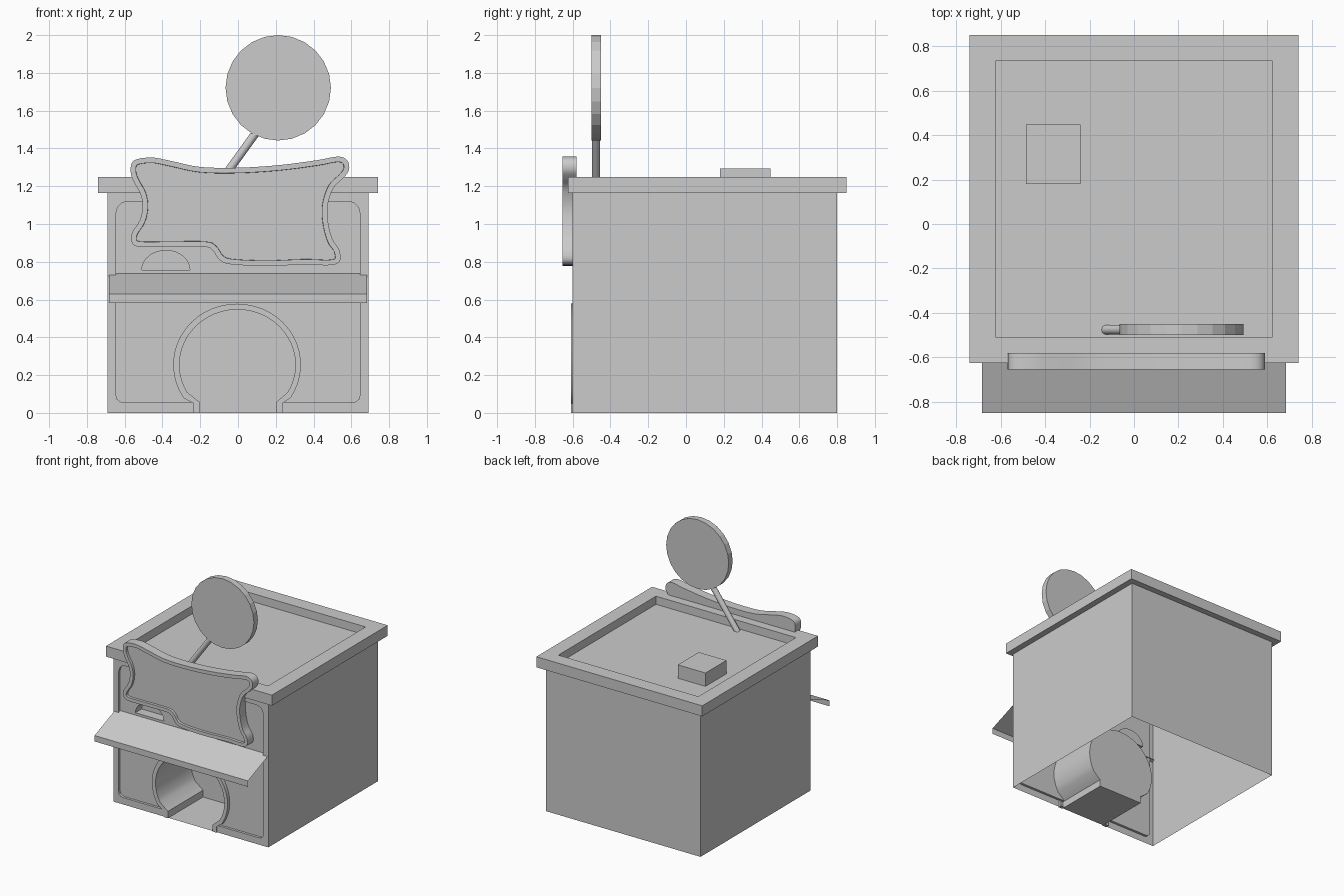
import bpy, bmesh, math
from mathutils import Vector

if "Cube" in bpy.data.objects:
    bpy.data.objects.remove(bpy.data.objects["Cube"])


def finish(name, bm, smooth=False, solid=False):
    bmesh.ops.remove_doubles(bm, verts=bm.verts, dist=0.0002)
    if solid:
        bmesh.ops.recalc_face_normals(bm, faces=bm.faces)
    me = bpy.data.meshes.new(name)
    bm.to_mesh(me)
    bm.free()
    ob = bpy.data.objects.new(name, me)
    bpy.context.collection.objects.link(ob)
    if smooth:
        bpy.ops.object.select_all(action='DESELECT')
        ob.select_set(True)
        bpy.context.view_layer.objects.active = ob
        bpy.ops.object.shade_smooth_by_angle(angle=math.radians(32))
    return ob


def fill(bm, loops, y):
    """Flat sheet facing the front; later loops are holes."""
    edges = []
    for loop in loops:
        vs = [bm.verts.new((x, y, z)) for x, z in loop]
        edges += [bm.edges.new((vs[i - 1], vs[i])) for i in range(len(vs))]
    bmesh.ops.triangle_fill(bm, use_beauty=True, edges=edges, normal=(0, -1, 0))


def strip(bm, path, y0, y1, closed=False):
    """Wall following an x,z path from depth y0 to y1."""
    a = [bm.verts.new((x, y0, z)) for x, z in path]
    b = [bm.verts.new((x, y1, z)) for x, z in path]
    for i in range(0 if closed else 1, len(path)):
        bm.faces.new((a[i - 1], a[i], b[i], b[i - 1]))


def arc(cx, cz, rx, rz, a0, a1, n):
    ts = [math.radians(a0 + (a1 - a0) * i / n) for i in range(n + 1)]
    return [(cx + rx * math.cos(t), cz + rz * math.sin(t)) for t in ts]


def spline(pts, n=4):
    """Closed smooth curve through the points."""
    P = [Vector(p) for p in pts]
    out = []
    for i in range(len(P)):
        a, b, c, d = (P[(i + k) % len(P)] for k in (-1, 0, 1, 2))
        for j in range(n):
            t = j / n
            v = 0.5 * (2 * b + (c - a) * t + (2 * a - 5 * b + 4 * c - d) * t * t
                       + (3 * b - a - 3 * c + d) * t ** 3)
            out.append((v.x, v.y))
    return out


def sink(bm, face, border, depth):
    """Rim around a face, with the middle pushed in."""
    bmesh.ops.inset_region(bm, faces=[face], thickness=border, use_even_offset=True)
    bmesh.ops.inset_region(bm, faces=[face], thickness=0.001, depth=-depth, use_even_offset=True)


def box(bm, lo, hi):
    bmesh.ops.create_cube(bm, size=1)
    for v in bm.verts:
        v.co = [lo[i] + (v.co[i] + 0.5) * (hi[i] - lo[i]) for i in range(3)]


FRONT, PANEL = -0.60, -0.58

# shared profiles
door = [(0.2, 0), (0.2, 0.055)] + arc(-0.003, 0.255, 0.307, 0.292, -30, 210, 32) + [(-0.2, 0.055), (-0.2, 0)]
door_outer = [(0.235, 0), (0.235, 0.05)] + arc(-0.005, 0.255, 0.338, 0.323, -33, 213, 32) + [(-0.235, 0.05), (-0.235, 0)]
panel = ([(0.2, 0.055)] + arc(0.605, 0.09, 0.04, 0.035, -90, 0, 3)
         + arc(0.585, 1.06, 0.06, 0.06, 0, 90, 3) + arc(-0.585, 1.06, 0.06, 0.06, 90, 180, 3)
         + arc(-0.605, 0.09, 0.04, 0.035, 180, 270, 3) + [(-0.2, 0.055)])
hatch = arc(-0.382, 0.757, 0.127, 0.103, 0, 180, 16)

# front wall with raised border and recessed panel
bm = bmesh.new()
fill(bm, [[(-0.2, 0), (-0.69, 0), (-0.69, 1.17), (0.69, 1.17), (0.69, 0), (0.2, 0)] + panel], FRONT)
strip(bm, panel, FRONT, PANEL)
fill(bm, [panel + door[1:-1][::-1][1:-1], hatch], PANEL)
finish("front_wall", bm)

# side and back walls, open underneath
bm = bmesh.new()
p = [(0.69, -0.6), (0.69, 0.8), (-0.69, 0.8), (-0.69, -0.6)]
for (x0, y0), (x1, y1) in zip(p, p[1:]):
    bm.faces.new([bm.verts.new(c) for c in ((x0, y0, 0), (x1, y1, 0), (x1, y1, 1.17), (x0, y0, 1.17))])
finish("outer_walls", bm)

# doorway tunnel with floor and back
bm = bmesh.new()
strip(bm, door, FRONT, -0.16, closed=True)
fill(bm, [door], -0.16)
finish("doorway_tunnel", bm, smooth=True)

# door trim
bm = bmesh.new()
ring = door_outer + door[::-1]
fill(bm, [ring], -0.608)
strip(bm, ring, -0.608, PANEL, closed=True)
finish("door_trim", bm, smooth=True)

# half-round hatch
bm = bmesh.new()
strip(bm, hatch, PANEL, -0.50, closed=True)
fill(bm, [hatch], -0.50)
finish("serving_hatch", bm, smooth=True)

# awning sheet with hanging lip
bm = bmesh.new()
rows = [[bm.verts.new((s * 0.684, y, z)) for s in (-1, 1)]
        for y, z in ((-0.575, 0.74), (-0.85, 0.63), (-0.85, 0.582))]
for a, b in zip(rows, rows[1:]):
    bm.faces.new((a[0], b[0], b[1], a[1]))
finish("awning", bm)

# flat roof with parapet
bm = bmesh.new()
box(bm, (-0.74, -0.625, 1.165), (0.74, 0.85, 1.25))
bm.normal_update()
sink(bm, max(bm.faces, key=lambda f: f.calc_center_median().z), 0.116, 0.065)
finish("roof", bm)

# roof vent
bm = bmesh.new()
box(bm, (-0.487, 0.18, 1.18), (-0.24, 0.447, 1.293))
finish("roof_vent", bm)

# wavy sign board
outline = [(-0.568, 1.275), (-0.553, 1.335), (-0.46, 1.352), (-0.36, 1.335), (-0.2, 1.302),
           (0.0, 1.298), (0.22, 1.312), (0.42, 1.338), (0.53, 1.357), (0.58, 1.335),
           (0.587, 1.285), (0.555, 1.24), (0.505, 1.19), (0.475, 1.1), (0.477, 1.01),
           (0.5, 0.92), (0.535, 0.865), (0.54, 0.805), (0.49, 0.782), (0.35, 0.785),
           (0.15, 0.778), (-0.04, 0.787), (-0.1, 0.813), (-0.135, 0.862), (-0.18, 0.879),
           (-0.35, 0.879), (-0.52, 0.879), (-0.563, 0.905), (-0.56, 0.955), (-0.52, 1.02),
           (-0.505, 1.09), (-0.515, 1.155), (-0.55, 1.22)]
bm = bmesh.new()
loop = spline(outline)
strip(bm, loop, -0.655, -0.58, closed=True)
bm.faces.new([bm.verts.new((x, -0.58, z)) for x, z in loop])
face = bm.faces.new([bm.verts.new((x, -0.655, z)) for x, z in loop])
bmesh.ops.remove_doubles(bm, verts=bm.verts, dist=0.0002)
bmesh.ops.recalc_face_normals(bm, faces=bm.faces)
bm.normal_update()
face = min((f for f in bm.faces if len(f.verts) > 4), key=lambda f: f.calc_center_median().y)
sink(bm, face, 0.028, 0.02)
finish("sign_board", bm, smooth=True)

# slanted pole
a, b = Vector((-0.128, -0.476, 1.175)), Vector((0.1, -0.476, 1.49))
bpy.ops.mesh.primitive_cylinder_add(vertices=16, radius=0.022, depth=(b - a).length, location=(a + b) / 2)
pole = bpy.context.object
pole.name = "sign_pole"
pole.rotation_euler = (b - a).to_track_quat('Z', 'Y').to_euler()
bpy.ops.object.shade_smooth_by_angle(angle=math.radians(32))

# round disc sign
bpy.ops.mesh.primitive_cylinder_add(vertices=24, radius=0.279, depth=0.05,
                                    location=(0.213, -0.475, 1.721), rotation=(math.pi / 2, 0, 0))
bpy.context.object.name = "disc_sign"
